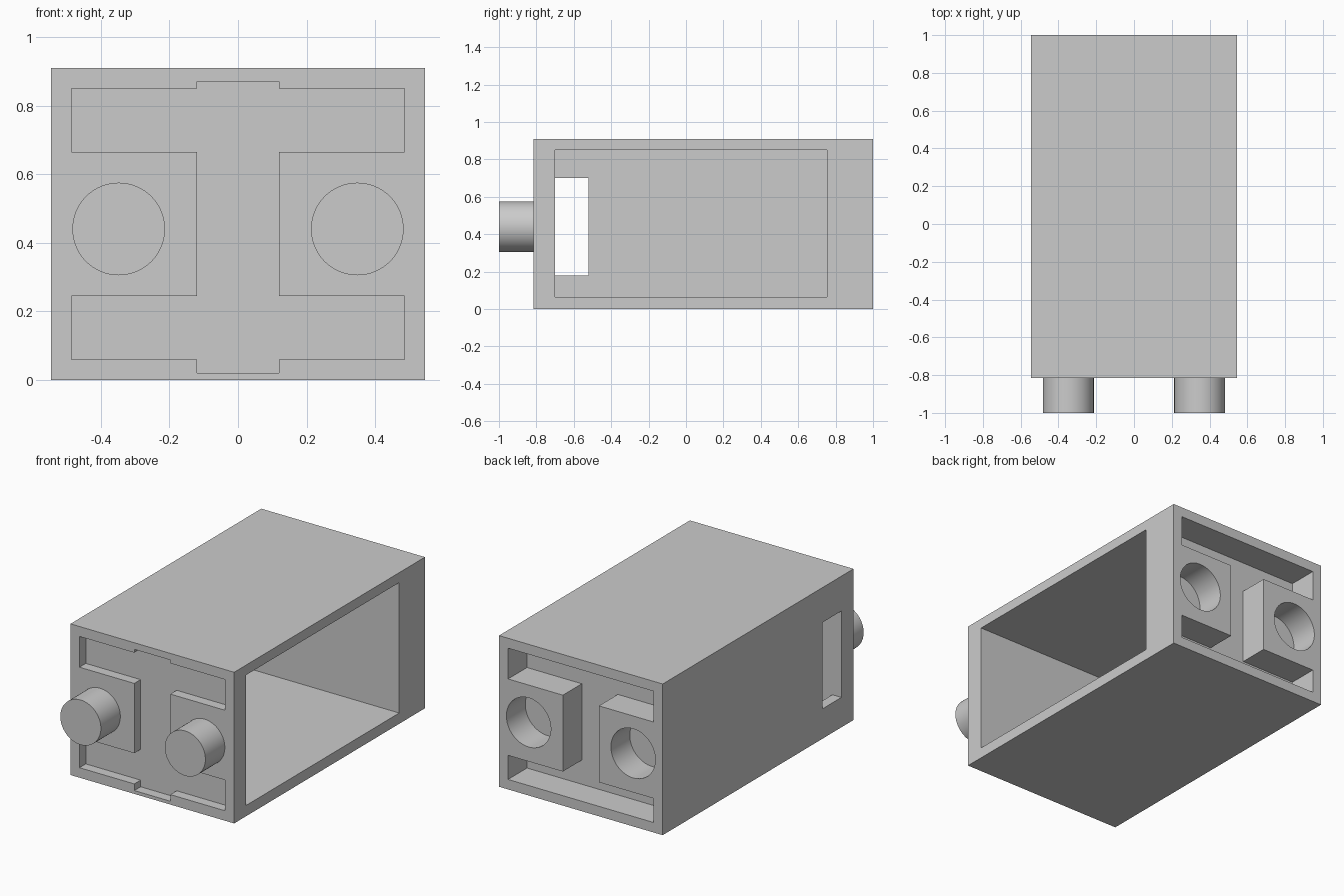
import bpy, bmesh, math
from mathutils import Matrix

if "Cube" in bpy.data.objects:
    bpy.data.objects.remove(bpy.data.objects["Cube"])

grey = bpy.data.materials.new("plain grey")
grey.use_nodes = True
colour = (0.6, 0.6, 0.6, 1)
grey.diffuse_color = colour
grey.node_tree.nodes["Principled BSDF"].inputs["Base Color"].default_value = colour

HALF, HEIGHT, FRONT, BACK = 0.545, 0.91, -0.815, 1.0
INNER = 0.485
PEG_X, PEG_Z = 0.348, 0.44


def finish(name, bm):
    bmesh.ops.recalc_face_normals(bm, faces=bm.faces)
    mesh = bpy.data.meshes.new(name)
    bm.to_mesh(mesh)
    bm.free()
    mesh.materials.append(grey)
    obj = bpy.data.objects.new(name, mesh)
    bpy.context.collection.objects.link(obj)
    return obj


def prism(name, profile, y0, y1):
    """Extrude an (x, z) outline from y0 to y1."""
    bm = bmesh.new()
    face = bm.faces.new([bm.verts.new((x, y0, z)) for x, z in profile])
    ext = bmesh.ops.extrude_face_region(bm, geom=[face])["geom"]
    verts = [v for v in ext if isinstance(v, bmesh.types.BMVert)]
    bmesh.ops.translate(bm, verts=verts, vec=(0, y1 - y0, 0))
    return finish(name, bm)


def block(name, x0, x1, y0, y1, z0, z1):
    return prism(name, [(x0, z0), (x1, z0), (x1, z1), (x0, z1)], y0, y1)


def rod(name, x, radius, y0, y1):
    bm = bmesh.new()
    place = Matrix.Translation((x, (y0 + y1) / 2, PEG_Z)) @ Matrix.Rotation(math.pi / 2, 4, "X")
    bmesh.ops.create_cone(bm, cap_ends=True, segments=64, radius1=radius,
                          radius2=radius, depth=y1 - y0, matrix=place)
    return finish(name, bm)


def mirrored(half):
    return half + [(-x, z) for x, z in reversed(half)]


def smooth(obj):
    bpy.ops.object.select_all(action="DESELECT")
    bpy.context.view_layer.objects.active = obj
    obj.select_set(True)
    bpy.ops.object.shade_smooth_by_angle(angle=math.radians(30))


# Recess outlines: an I shape that leaves two flush pads at the sides
front_half = [(0.12, 0.02), (0.12, 0.06), (INNER, 0.06), (INNER, 0.245), (0.12, 0.245),
              (0.12, 0.665), (INNER, 0.665), (INNER, 0.85), (0.12, 0.85), (0.12, 0.87)]
back_half = [(INNER, 0.06), (INNER, 0.205), (0.12, 0.205),
             (0.12, 0.665), (INNER, 0.665), (INNER, 0.85)]

# Housing and everything cut from it
housing = block("housing", -HALF, HALF, FRONT, BACK, 0, HEIGHT)
cutters = [
    block("side_cavity_cutter", -INNER, 0.7, -0.70, 0.755, 0.065, 0.85),
    block("side_slot_cutter", -0.7, -0.4, -0.70, -0.52, 0.18, 0.70),
    prism("front_recess_cutter", mirrored(front_half), -0.9, FRONT + 0.06),
    prism("back_recess_cutter", mirrored(back_half), BACK - 0.18, 1.1),
]
for side in (-1, 1):
    cutters.append(rod("socket_cutter", side * PEG_X, 0.148, BACK - 0.18, 1.1))

for cutter in cutters:
    cutter.hide_render = True
    mod = housing.modifiers.new(cutter.name, "BOOLEAN")
    mod.operation = "DIFFERENCE"
    mod.solver = "EXACT"
    mod.object = cutter
    bpy.context.view_layer.objects.active = housing
    bpy.ops.object.modifier_apply(modifier=mod.name)
    bpy.data.objects.remove(cutter)
smooth(housing)

# Front pegs
for name, side in (("right_peg", -1), ("left_peg", 1)):
    smooth(rod(name, side * PEG_X, 0.135, -1, FRONT))
